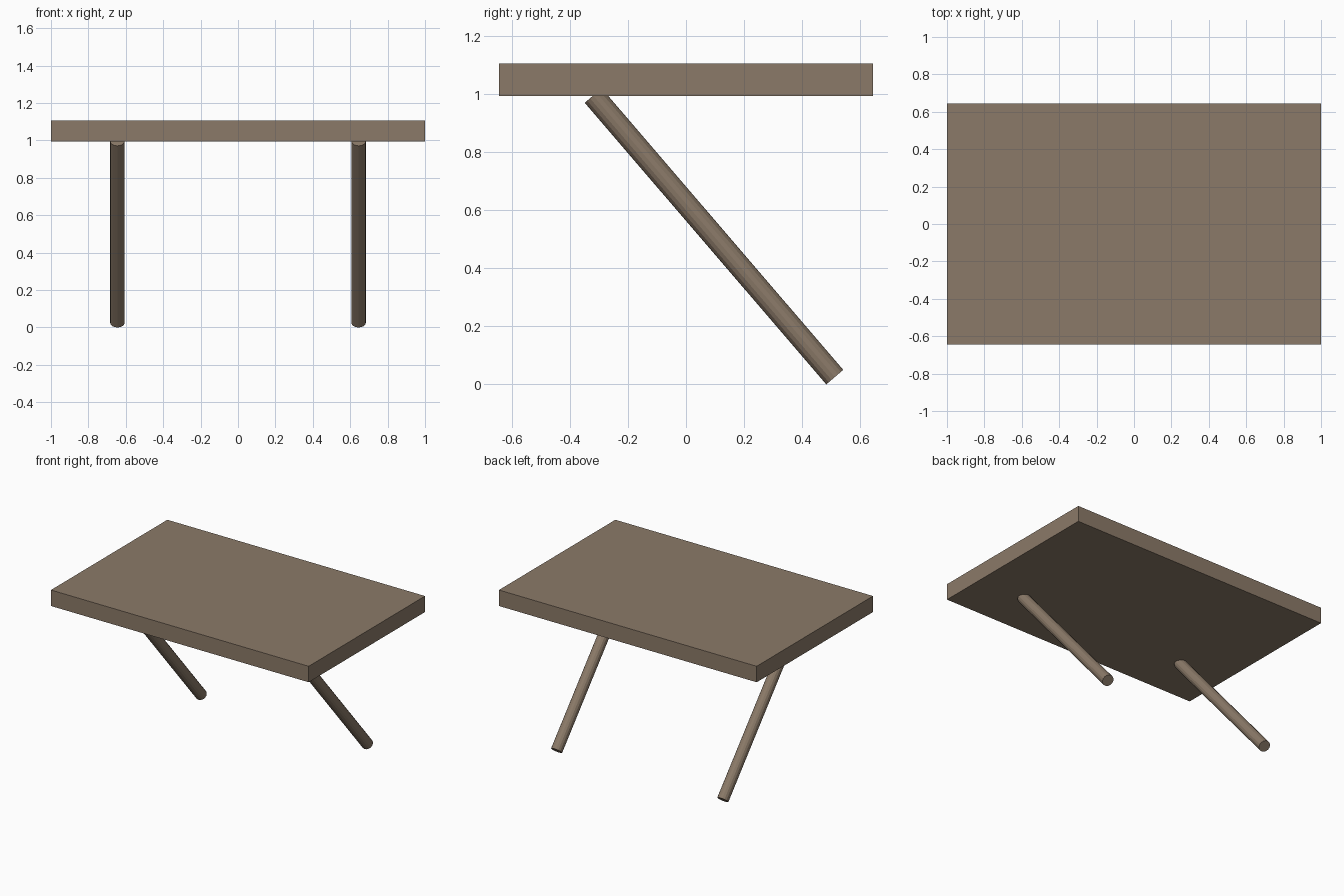
import bpy
from mathutils import Vector

if "Cube" in bpy.data.objects:
    bpy.data.objects.remove(bpy.data.objects["Cube"])

wood = bpy.data.materials.new("brown wood")
wood.diffuse_color = (0.26, 0.195, 0.14, 1)
wood.use_nodes = True
wood.node_tree.nodes["Principled BSDF"].inputs["Base Color"].default_value = wood.diffuse_color


def finish(name):
    ob = bpy.context.object
    ob.name = name
    ob.data.materials.append(wood)
    return ob


# Rectangular slab top
bpy.ops.mesh.primitive_cube_add(size=1, location=(0, 0, 1.051))
top = finish("table_top")
top.scale = (2, 1.29, 0.112)


# Slanted round legs, cut square to their axis
def leg(name, x):
    foot = Vector((x, 0.513, 0.025))
    head = Vector((x, -0.32, 0.996))
    axis = head - foot
    bpy.ops.mesh.primitive_cylinder_add(vertices=16, radius=0.0385,
                                        depth=axis.length,
                                        location=(foot + head) / 2)
    ob = finish(name)
    ob.rotation_euler = axis.to_track_quat('Z', 'Y').to_euler()


for side, x in (("left", -0.645), ("right", 0.645)):
    leg(side + "_leg", x)
